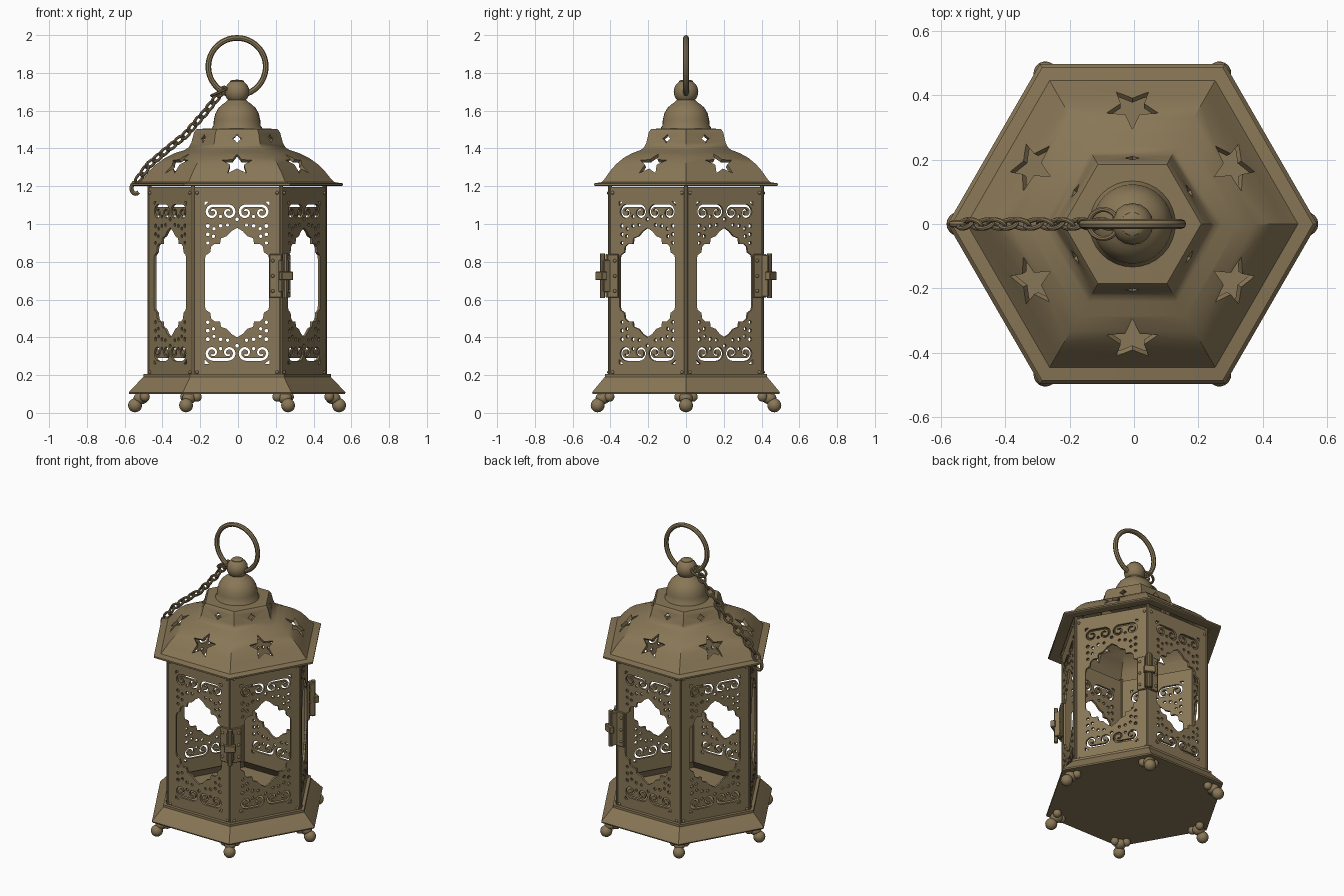
import bpy, bmesh
from math import pi, sin, cos, radians
from mathutils import Matrix, Vector

old = bpy.data.objects.get("Cube")
if old:
    bpy.data.objects.remove(old, do_unlink=True)

bronze = bpy.data.materials.new("aged bronze")
bronze.use_nodes = True
COLOUR = (0.25, 0.185, 0.095, 1)
bronze.diffuse_color = COLOUR
bronze.node_tree.nodes["Principled BSDF"].inputs["Base Color"].default_value = COLOUR

T, R = Matrix.Translation, Matrix.Rotation
CENTRE = T((-0.005, 0, 0))
BODY_R = 0.474
BODY_A = BODY_R * cos(pi / 6)


def place(name, mesh, matrix=Matrix(), angle=35):
    if not mesh.materials:
        mesh.materials.append(bronze)
        mesh.shade_smooth()
        mesh.set_sharp_from_angle(angle=radians(angle))
    ob = bpy.data.objects.new(name, mesh)
    ob.matrix_world = CENTRE @ matrix
    bpy.context.collection.objects.link(ob)
    return ob


def to_mesh(name, bm):
    bmesh.ops.recalc_face_normals(bm, faces=bm.faces)
    mesh = bpy.data.meshes.new(name)
    bm.to_mesh(mesh)
    bm.free()
    return mesh


def lathe(name, profile, sides, closed=False):
    """Sweep (distance, z) points; six sides measure to the flats."""
    k = 1 / cos(pi / 6) if sides == 6 else 1
    bm = bmesh.new()
    rings = [[bm.verts.new((r * k * cos(2 * pi * i / sides), r * k * sin(2 * pi * i / sides), z))
              for i in range(sides)] for r, z in profile]
    pairs = list(zip(rings, rings[1:])) + ([(rings[-1], rings[0])] if closed else [])
    for a, b in pairs:
        for i in range(sides):
            j = (i + 1) % sides
            bm.faces.new((a[i], a[j], b[j], b[i]))
    bmesh.ops.remove_doubles(bm, verts=bm.verts, dist=1e-5)
    return place(name, to_mesh(name, bm))


def curve_mesh(name, loops, flat=0.0, bevel=0.0, cyclic=True):
    """Flat plate with holes, or round wire, from point loops."""
    cu = bpy.data.curves.new(name, "CURVE")
    cu.dimensions = "2D" if flat else "3D"
    cu.fill_mode = "BOTH" if flat else "FULL"
    cu.extrude, cu.bevel_depth, cu.bevel_resolution = flat, bevel, 2
    cu.use_fill_caps = True
    for pts in loops:
        sp = cu.splines.new("POLY")
        sp.points.add(len(pts) - 1)
        for p, co in zip(sp.points, pts):
            p.co = (*co, 0, 1)[:2] + ((co[2] if len(co) > 2 else 0), 1)
        sp.use_cyclic_u = cyclic
    ob = bpy.data.objects.new(name, cu)
    bpy.context.collection.objects.link(ob)
    mesh = bpy.data.meshes.new_from_object(ob.evaluated_get(bpy.context.evaluated_depsgraph_get()))
    bpy.data.objects.remove(ob)
    mesh.materials.clear()
    return mesh


def ball(name, loc, r, scale=(1, 1, 1), frame=Matrix()):
    bm = bmesh.new()
    bmesh.ops.create_uvsphere(bm, u_segments=16, v_segments=10, radius=r,
                              matrix=T(loc) @ Matrix.Diagonal((*scale, 1)))
    return place(name, to_mesh(name, bm), frame)


def box(name, size, matrix):
    bm = bmesh.new()
    bmesh.ops.create_cube(bm, matrix=Matrix.Diagonal((*size, 1)))
    bmesh.ops.bevel(bm, geom=bm.edges[:], offset=0.003, segments=1, affect="EDGES")
    return place(name, to_mesh(name, bm), matrix)


def circle(x, y, r, n=10):
    return [(x + r * cos(2 * pi * i / n), y + r * sin(2 * pi * i / n)) for i in range(n)]


def star(points, r, inner):
    return [(s * sin(pi * i / points), s * cos(pi * i / points))
            for i in range(2 * points) for s in [inner * r if i % 2 else r]]


def face_frame(k, dist, z, tilt=0):
    """Frame on side k: x along the side, y up, z outward."""
    return R(k * pi / 3, 4, "Z") @ T((0, -dist, z)) @ R(pi / 2 - radians(tilt), 4, "X")


# Base tray
lathe("base", [(0, .1), (.494, .1), (.497, .108), (.49, .118), (.43, .19), (.43, .205),
               (.40, .205), (.40, .185), (.45, .12), (0, .12)], 6)

# Feet: ball with a three-lobed bracket
for k in range(6):
    f = R(k * pi / 3, 4, "Z")
    ball("foot_ball", (.54, 0, .04), .037, frame=f)
    ball("foot_neck", (.508, 0, .078), .04, (1, .9, .8), f)
    for s in (-1, 1):
        ball("foot_lobe", (.488, .036 * s, .085), .026, frame=f)

# Pierced side panel: outline, window and filigree, mirrored in both axes
HALF_H, MID = .505, .69
quarter = [(0, .29), (.03, .272), (.055, .245), (.085, .235), (.09, .205), (.12, .205),
           (.137, .19), (.142, .16), (.165, .145), (.17, .125)]
right = quarter + [(x, -y) for x, y in reversed(quarter)]
window = right + [(-x, y) for x, y in reversed(right)][1:-1]


def scroll():
    """Ribbon outline of a double-curled scroll."""
    n, c1, c2, v = 26, .045, .13, .372
    arm = [(c1 + r * cos(a), v + r * sin(a)) for i in range(n)
           for r, a in [(.010 + .025 * i / (n - 1), pi / 2 + radians(400) * (1 - i / (n - 1)))]]
    line = [Vector(p) for p in arm + [(c1 + c2 - x, y) for x, y in reversed(arm)]]
    left, right_side = [], []
    for i, p in enumerate(line):
        d = (line[min(i + 1, len(line) - 1)] - line[max(i - 1, 0)]).normalized()
        w = .004 + .003 * sin(pi * i / (len(line) - 1))
        off = Vector((-d.y, d.x)) * w
        left.append(tuple(p + off))
        right_side.append(tuple(p - off))
    return left + right_side[::-1]


motif = [scroll(), circle(.0875, .35, .009), circle(.0875, .30, .010),
         circle(.155, .30, .011), circle(.122, .285, .009), circle(.155, .255, .010),
         circle(.125, .245, .009), circle(.155, .21, .009), circle(.05, .305, .009),
         [(.148, .43), (.172, .43), (.172, .408)]]
w = BODY_R / 2 - .006
outline = [(-w, -HALF_H), (w, -HALF_H), (w, HALF_H), (-w, HALF_H)]
holes = [[(sx * x, sy * y) for x, y in h] for h in motif for sx in (-1, 1) for sy in (-1, 1)]
holes += [circle(0, s * .335, .010) for s in (-1, 1)]
panel = curve_mesh("side_panel", [outline, window] + holes, flat=.007)
post = curve_mesh("corner_post", [[(0, 0, .19), (0, 0, 1.21)]], bevel=.011, cyclic=False)
for k in range(6):
    frame = face_frame(k, BODY_A - .008, MID)
    place("side_panel", panel, frame)
    place("corner_post", post, R(k * pi / 3, 4, "Z") @ T((BODY_R - .01, 0, 0)))
    for sx in (-1, 1):
        for sy in (-1, 1):
            ball("rivet", (sx * .212, sy * .475, .007), .009, frame=frame)

# Roof shell
roof = lathe("roof", [
    (.478, 1.20), (.486, 1.205), (.486, 1.215), (.445, 1.222), (.43, 1.24), (.402, 1.28),
    (.37, 1.317), (.33, 1.35), (.285, 1.375), (.24, 1.392), (.222, 1.405), (.21, 1.43),
    (.197, 1.485), (.185, 1.503), (.08, 1.508), (.08, 1.49), (.175, 1.488), (.19, 1.43),
    (.205, 1.39), (.28, 1.357), (.32, 1.332), (.36, 1.299), (.39, 1.265), (.42, 1.205)], 6, True)

# Star and diamond piercings in the roof
bm = bmesh.new()
for k in range(6):
    for pts, frame, depth in ((star(5, .085, .45), face_frame(k, .365, 1.322, 45), .06),
                              (star(4, .024, .6), face_frame(k, .205, 1.452, 12), .04)):
        ends = [[bm.verts.new(frame @ Vector((x, y, z))) for x, y in pts] for z in (-depth, depth)]
        bm.faces.new(ends[0])
        bm.faces.new(ends[1])
        for i in range(len(pts)):
            j = (i + 1) % len(pts)
            bm.faces.new((ends[0][i], ends[0][j], ends[1][j], ends[1][i]))
cutter = place("roof_cutter", to_mesh("roof_cutter", bm))
cutter.hide_render = True
cut = roof.modifiers.new("piercing", "BOOLEAN")
cut.object, cut.operation, cut.solver = cutter, "DIFFERENCE", "EXACT"
bpy.context.view_layer.objects.active = roof
bpy.ops.object.modifier_apply(modifier=cut.name)
bpy.data.objects.remove(cutter, do_unlink=True)
roof.data.set_sharp_from_angle(angle=radians(35))

# Bell, knob and carrying ring
lathe("bell", [(0, 1.495), (.135, 1.495), (.133, 1.51), (.125, 1.52), (.123, 1.55), (.115, 1.585),
               (.098, 1.615), (.075, 1.635), (.06, 1.645), (.045, 1.66), (0, 1.66)], 32)
ball("knob", (0, 0, 1.70), .065)
lathe("knob_cap", [(0, 1.74), (.038, 1.74), (.036, 1.757), (.025, 1.763), (0, 1.763)], 20)
loop = [(.152 * cos(a), 0, 1.833 + .152 * sin(a)) for a in [2 * pi * i / 48 for i in range(48)]]
place("carrying_ring", curve_mesh("carrying_ring", [loop], bevel=.015))

# Chain: alternating oval links spaced evenly along a sagging path
path = [Vector((x, 0, z)) for x, z in ((-.07, 1.715), (-.17, 1.59), (-.27, 1.475),
                                       (-.375, 1.39), (-.47, 1.31), (-.535, 1.22))]
total = sum((b - a).length for a, b in zip(path, path[1:]))


def along(dist):
    for a, b in zip(path, path[1:]):
        step = (b - a).length
        if dist <= step:
            return a + (b - a) * (dist / step), (b - a).normalized()
        dist -= step
    return path[-1], (path[-1] - path[-2]).normalized()


oval = [(.031 * cos(a), .019 * sin(a), 0) for a in [2 * pi * i / 20 for i in range(20)]]
link = curve_mesh("chain_link", [oval], bevel=.0075)
COUNT = 14
for i in range(COUNT):
    pos, way = along(total * (i + .4) / COUNT)
    turn = R(pi / 4 if i % 2 else -pi / 4, 4, "X")
    place("chain_link", link, T(pos) @ way.to_track_quat("X", "Z").to_matrix().to_4x4() @ turn)
ring = [(-.09 + .045 * cos(a), .045 * sin(a), 1.70 + .02 * cos(a)) for a in
        [2 * pi * i / 24 for i in range(24)]]
place("chain_ring", curve_mesh("chain_ring", [ring], bevel=.008))
hook = [(-.537 + .022 * cos(a), 0, 1.19 + .03 * sin(a)) for a in
        [radians(40 + 25 * i) for i in range(12)]]
place("chain_hook", curve_mesh("chain_hook", [hook], bevel=.011, cyclic=False))

# Hinge and latch on two corners
pin = curve_mesh("hinge_pin", [[(0, 0, -.118), (0, 0, .118)]], bevel=.014, cyclic=False)
for name, side in (("latch", -1), ("hinge", 1)):
    corner = R(side * pi / 3, 4, "Z") @ T((BODY_R, 0, .725))
    box(name + "_block", (.055, .045, .22 if side > 0 else .17), corner @ T((.012, 0, 0)))
    place(name + "_pin", pin, corner @ T((.036, 0, 0)))
    for s in (-1, 1):
        leaf = corner @ R(s * pi / 6, 4, "Z")
        box(name + "_leaf", (.014, .065, .23), leaf @ T((.008, s * .034, 0)))
        for z in (-.08, 0, .08):
            ball(name + "_rivet", (.016, s * .048, z), .009, frame=leaf)
    box(name + "_tab", (.03, .07, .045), corner @ T((.045, 0, 0)))
